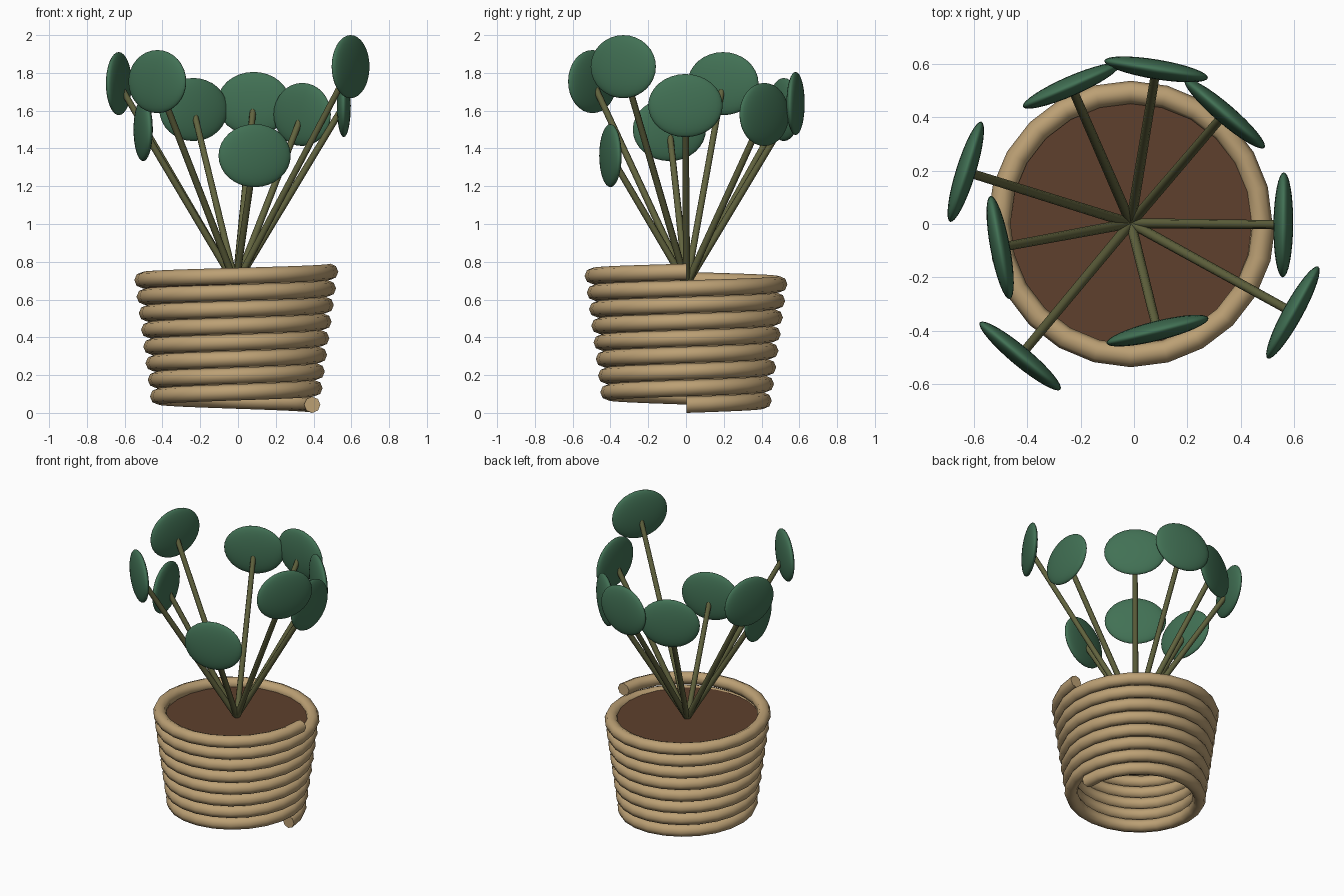
import bpy, bmesh, math
from mathutils import Vector

if "Cube" in bpy.data.objects:
    bpy.data.objects.remove(bpy.data.objects["Cube"])

CX, CY, SOIL_Z = -0.012, 0.003, 0.68


def material(name, rgb):
    m = bpy.data.materials.new(name)
    m.diffuse_color = (*rgb, 1)
    m.use_nodes = True
    m.node_tree.nodes["Principled BSDF"].inputs["Base Color"].default_value = m.diffuse_color
    return m


TAN = material("tan_coil", (0.50, 0.35, 0.175))
BROWN = material("brown_soil", (0.112, 0.051, 0.026))
OLIVE = material("olive_stem", (0.120, 0.125, 0.048))
GREEN = material("leaf_green", (0.054, 0.165, 0.090))


def finish(bm, name, mat):
    bmesh.ops.recalc_face_normals(bm, faces=bm.faces)
    for f in bm.faces:
        f.smooth = len(f.verts) <= 4      # end caps stay flat
    me = bpy.data.meshes.new(name)
    bm.to_mesh(me)
    bm.free()
    me.materials.append(mat)
    ob = bpy.data.objects.new(name, me)
    bpy.context.collection.objects.link(ob)
    return ob


# Pot: one rope coiled upward, widening towards the rim
def coil_pot(turns=8, seg=24, sides=8, r0=0.405, r1=0.5, z0=0.043, z1=0.747, tube=0.043):
    bm = bmesh.new()
    rings = []
    n = turns * seg
    for i in range(n + 1):
        t = i / n
        a = math.tau * turns * t
        ring = []
        for k in range(sides):
            b = math.tau * k / sides
            r = r0 + (r1 - r0) * t + tube * math.cos(b)
            z = z0 + (z1 - z0) * t + tube * math.sin(b)
            ring.append(bm.verts.new((CX + r * math.cos(a), CY + r * math.sin(a), z)))
        rings.append(ring)
    for p, q in zip(rings, rings[1:]):
        for k in range(sides):
            j = (k + 1) % sides
            bm.faces.new((p[k], p[j], q[j], q[k]))
    bm.faces.new(rings[0])
    bm.faces.new(rings[-1])
    finish(bm, "coiled_pot", TAN)


coil_pot()

# Soil disc
bm = bmesh.new()
bmesh.ops.create_cone(bm, cap_ends=True, segments=32, radius1=0.465, radius2=0.465, depth=0.02)
bmesh.ops.translate(bm, verts=bm.verts, vec=(CX, CY, SOIL_Z - 0.01))
finish(bm, "soil", BROWN)


# Stem from the soil centre to a leaf
def stem(i, base, tip):
    d = tip - base
    bm = bmesh.new()
    bmesh.ops.create_cone(bm, cap_ends=True, segments=8, radius1=0.019, radius2=0.017,
                          depth=d.length)
    ob = finish(bm, f"stem_{i}", OLIVE)
    ob.location = (base + tip) / 2
    ob.rotation_euler = d.to_track_quat('Z', 'Y').to_euler()


# Upright oval leaf facing outward
def leaf(i, base, c):
    bm = bmesh.new()
    bmesh.ops.create_uvsphere(bm, u_segments=32, v_segments=16, radius=1)
    bmesh.ops.scale(bm, verts=bm.verts, vec=(0.037, 0.197, 0.167))
    ob = finish(bm, f"leaf_{i}", GREEN)
    ob.location = c
    ob.rotation_euler.z = math.atan2(c.y - base.y, c.x - base.x)


LEAVES = [(0.56, -0.003, 1.627), (0.34, 0.414, 1.58), (0.083, 0.58, 1.638),
          (-0.236, 0.518, 1.606), (-0.631, 0.196, 1.743), (-0.502, -0.088, 1.50),
          (-0.427, -0.495, 1.754), (0.088, -0.40, 1.362), (0.596, -0.332, 1.833)]
BASE = Vector((CX, CY, SOIL_Z))
for i, p in enumerate(LEAVES, 1):
    stem(i, BASE, Vector(p))
    leaf(i, BASE, Vector(p))
